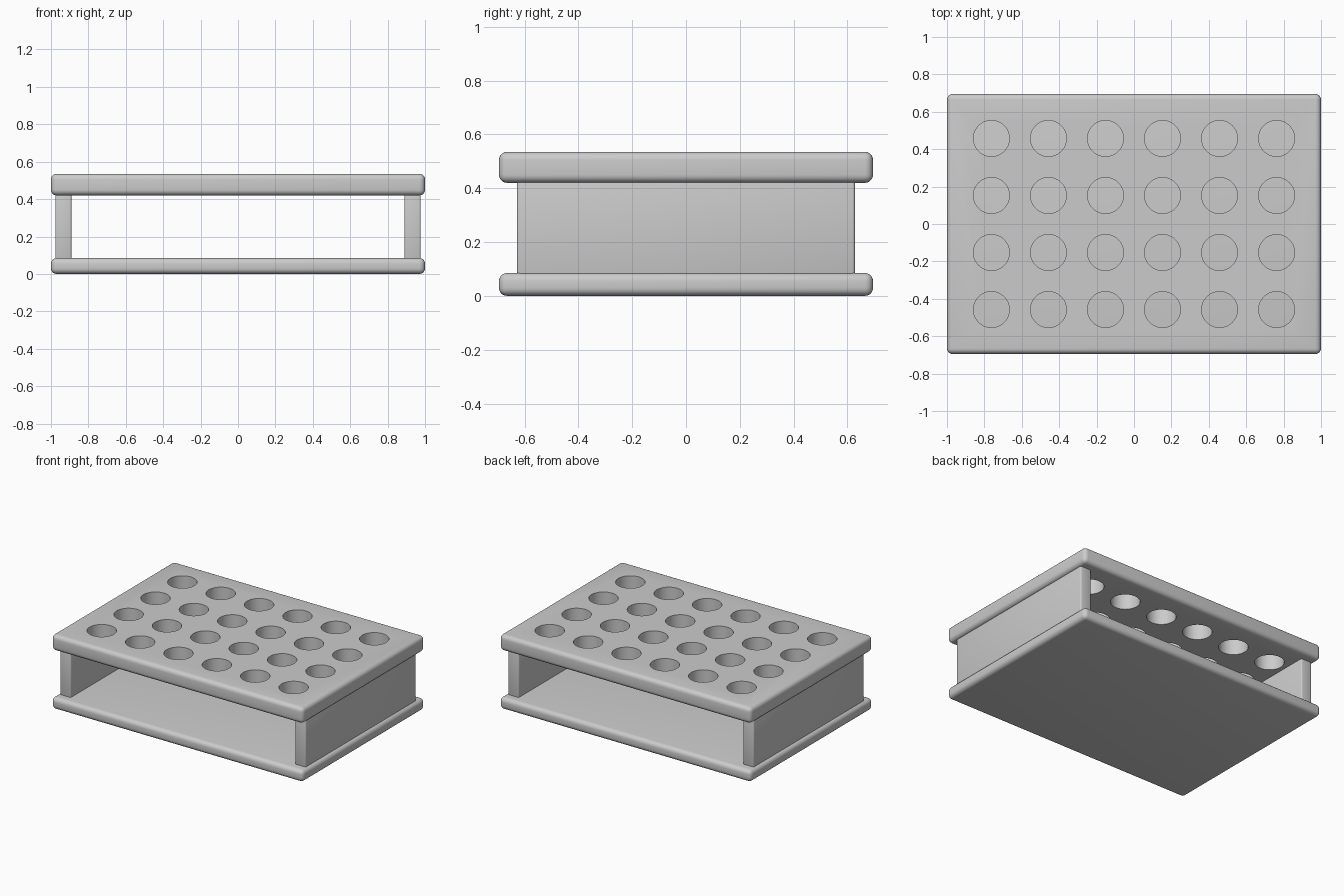
import bpy, bmesh, math
from mathutils import Matrix, Vector

if "Cube" in bpy.data.objects:
    bpy.data.objects.remove(bpy.data.objects["Cube"])


def rounded_box(name, lo, hi, radius, segments):
    """Box between two corners with rounded edges."""
    lo, hi = Vector(lo), Vector(hi)
    bpy.ops.mesh.primitive_cube_add(size=1, location=(lo + hi) / 2)
    ob = bpy.context.object
    ob.name = name
    ob.scale = hi - lo
    bpy.ops.object.transform_apply(location=False, rotation=False, scale=True)
    bev = ob.modifiers.new("Rounding", 'BEVEL')
    bev.width = radius
    bev.segments = segments
    bpy.ops.object.modifier_apply(modifier=bev.name)
    return ob


def smooth(ob):
    bpy.ops.object.select_all(action='DESELECT')
    ob.select_set(True)
    bpy.context.view_layer.objects.active = ob
    bpy.ops.object.shade_smooth_by_angle(angle=math.radians(35))


# Plates
base = rounded_box("base_plate", (-1, -0.695, 0), (1, 0.695, 0.085), 0.03, 5)
top = rounded_box("tube_plate", (-1, -0.695, 0.42), (1, 0.695, 0.535), 0.03, 5)

# Grid of round holes through the top plate
PITCH, RADIUS = 0.305, 0.096
bm = bmesh.new()
for col in range(6):
    for row in range(4):
        spot = ((col - 2.5) * PITCH, (row - 1.5) * PITCH, 0.4775)
        bmesh.ops.create_cone(bm, cap_ends=True, segments=48, radius1=RADIUS,
                              radius2=RADIUS, depth=0.3,
                              matrix=Matrix.Translation(spot))
mesh = bpy.data.meshes.new("hole_cutter")
bm.to_mesh(mesh)
bm.free()
cutter = bpy.data.objects.new("hole_cutter", mesh)
bpy.context.collection.objects.link(cutter)
cutter.hide_render = True
cut = top.modifiers.new("Holes", 'BOOLEAN')
cut.operation = 'DIFFERENCE'
cut.solver = 'EXACT'
cut.object = cutter
bpy.context.view_layer.objects.active = top
bpy.ops.object.modifier_apply(modifier=cut.name)
bpy.data.objects.remove(cutter)

# End walls
walls = []
for name, s in (("left_wall", -1), ("right_wall", 1)):
    x0, x1 = sorted((s * 0.89, s * 0.977))
    walls.append(rounded_box(name, (x0, -0.628, 0.075), (x1, 0.628, 0.43),
                             0.01, 3))

for ob in [base, top] + walls:
    smooth(ob)
